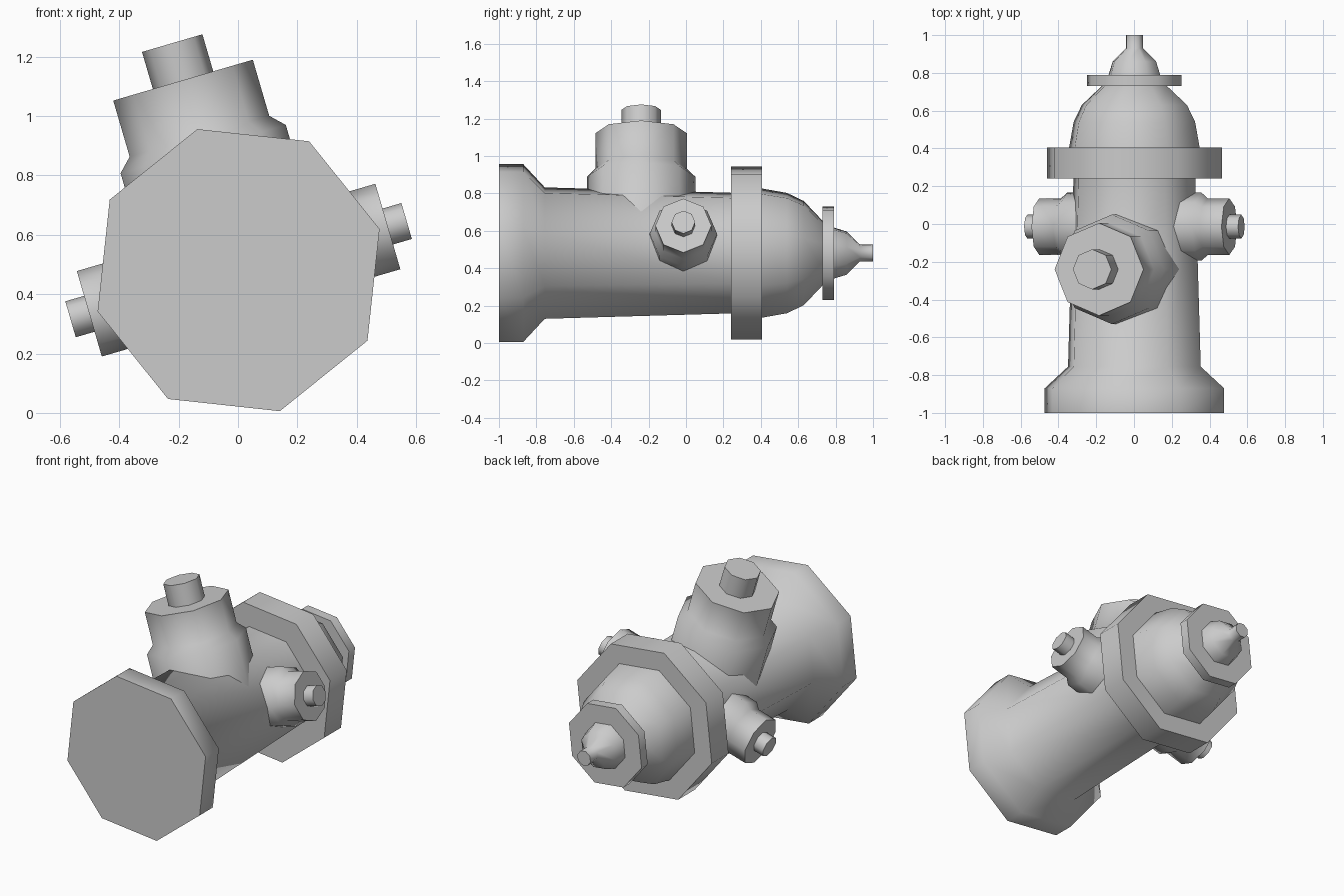
import bpy, bmesh, math
from mathutils import Matrix, Vector

if "Cube" in bpy.data.objects:
    bpy.data.objects.remove(bpy.data.objects["Cube"])

SIDES = 8
# Whole hydrant lies along y, rolled about its own axis
ROLL = Matrix.Translation((0.002, 0, 0.481)) @ Matrix.Rotation(math.radians(-16.3), 4, 'Y')


def lathe(name, profile, axis, ref, origin=(0, 0, 0)):
    """Eight-sided closed turning; profile is (distance along axis, radius)."""
    a, r, o = Vector(axis), Vector(ref), Vector(origin)
    s = a.cross(r)
    bm = bmesh.new()
    rings = []
    for d, rad in profile:
        ring = []
        for i in range(SIDES):
            t = 2 * math.pi * i / SIDES
            p = o + a * d + (r * math.cos(t) + s * math.sin(t)) * rad
            ring.append(bm.verts.new(ROLL @ p))
        rings.append(ring)
    for lo, hi in zip(rings, rings[1:]):
        for i in range(SIDES):
            j = (i + 1) % SIDES
            bm.faces.new((lo[i], lo[j], hi[j], hi[i]))
    bm.faces.new(rings[0][::-1])
    bm.faces.new(rings[-1])
    bmesh.ops.recalc_face_normals(bm, faces=bm.faces)
    me = bpy.data.meshes.new(name)
    bm.to_mesh(me)
    bm.free()
    ob = bpy.data.objects.new(name, me)
    bpy.context.collection.objects.link(ob)
    bpy.ops.object.select_all(action='DESELECT')
    ob.select_set(True)
    bpy.context.view_layer.objects.active = ob
    bpy.ops.object.shade_smooth_by_angle(angle=math.radians(47))
    return ob


# Base, barrel, flange, dome, cap ring and tip in one turned profile
lathe("hydrant_body", [
    (-1.0, 0.495), (-0.87, 0.495), (-0.755, 0.366), (0.24, 0.336),
    (0.24, 0.482), (0.405, 0.482), (0.405, 0.36), (0.54, 0.335),
    (0.63, 0.29), (0.73, 0.18), (0.73, 0.26), (0.79, 0.26),
    (0.79, 0.142), (0.86, 0.12), (0.93, 0.047), (1.0, 0.047),
], (0, 1, 0), (1, 0, 0))

# Large outlet with collar, cap and nut
lathe("large_outlet", [
    (0.1, 0.29), (0.425, 0.29), (0.47, 0.245), (0.667, 0.245),
    (0.667, 0.106), (0.797, 0.106),
], (0, 0, 1), (1, 0, 0), (0, -0.24, 0))

# Pair of small side outlets
for side, name in ((1, "right_outlet"), (-1, "left_outlet")):
    lathe(name, [
        (0.2, 0.18), (0.37, 0.18), (0.405, 0.15), (0.524, 0.15),
        (0.524, 0.063), (0.59, 0.063),
    ], (side, 0, 0), (0, 1, 0), (0, -0.014, 0))
